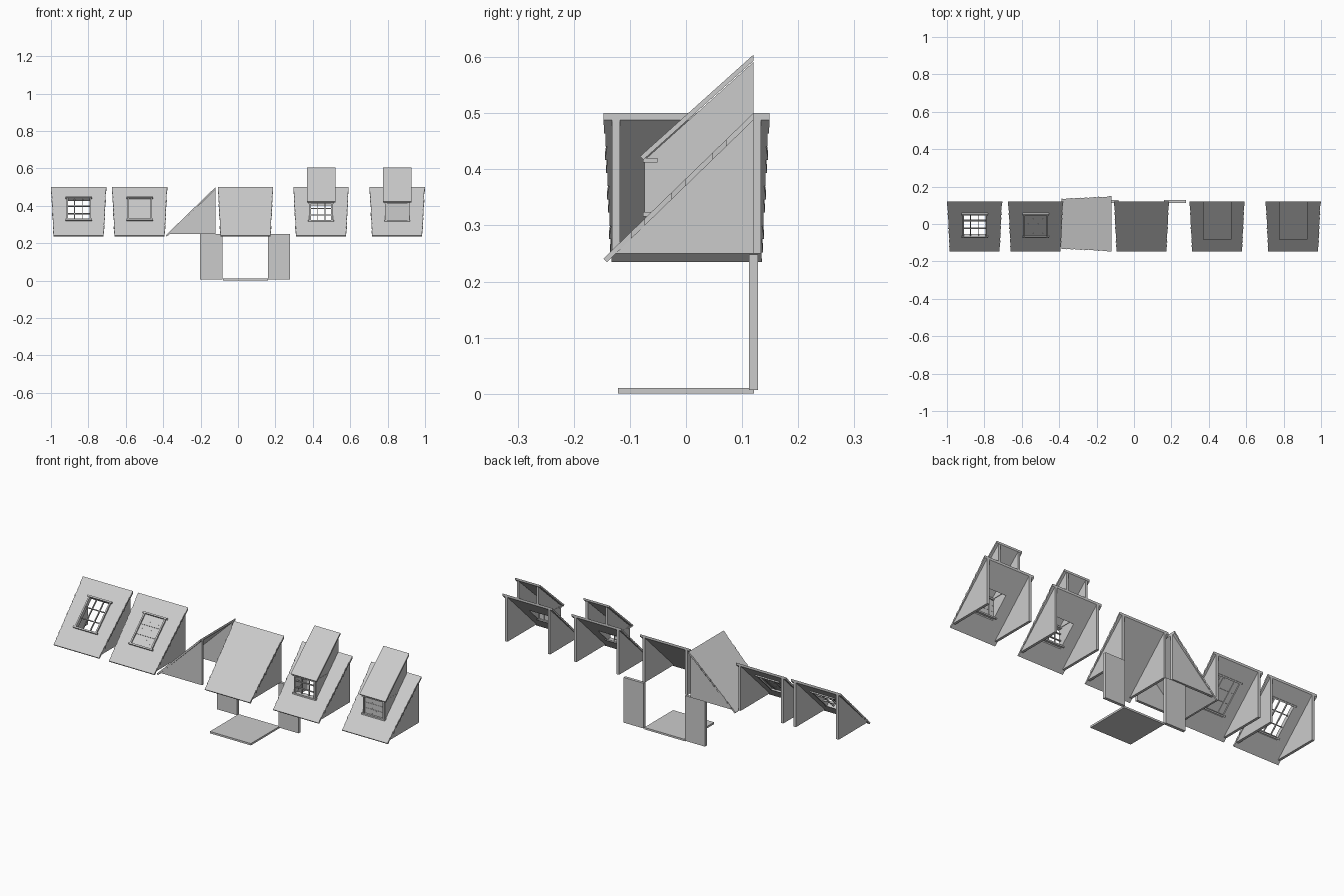
import bpy
import bmesh
import math
from mathutils import Matrix, Vector

old = bpy.data.objects.get("Cube")
if old:
    bpy.data.objects.remove(old, do_unlink=True)

mat = bpy.data.materials.new("plain grey")
mat.use_nodes = True
grey = (0.6, 0.6, 0.6, 1)
mat.diffuse_color = grey
mat.node_tree.nodes["Principled BSDF"].inputs["Base Color"].default_value = grey

BACK, EAVE, TOP, PITCH = 0.12, -0.147, 0.5, 0.97
THICK = 0.0125
ANGLE = math.atan(PITCH)


def roof_z(y):
    return TOP - PITCH * (BACK - y)


def finish(name, bm, place=Matrix()):
    bmesh.ops.recalc_face_normals(bm, faces=bm.faces)
    mesh = bpy.data.meshes.new(name)
    bm.to_mesh(mesh)
    bm.free()
    mesh.materials.append(mat)
    obj = bpy.data.objects.new(name, mesh)
    obj.matrix_world = place
    bpy.context.collection.objects.link(obj)
    return obj


def boxes(name, parts, place=Matrix()):
    """One object made of boxes given as (centre, size)."""
    bm = bmesh.new()
    for centre, size in parts:
        m = Matrix.Translation(centre) @ Matrix.Diagonal((*size, 1))
        bmesh.ops.create_cube(bm, size=1, matrix=m)
    return finish(name, bm, place)


def side_pair(name, profile, inner, outer, place):
    """Mirrored pair of plates with a (y, z) profile."""
    bm = bmesh.new()
    for side in (-1, 1):
        face = bm.faces.new([bm.verts.new((side * inner, y, z)) for y, z in profile])
        ext = bmesh.ops.extrude_face_region(bm, geom=[face])
        verts = [v for v in ext["geom"] if isinstance(v, bmesh.types.BMVert)]
        bmesh.ops.translate(bm, verts=verts, vec=(side * (outer - inner), 0, 0))
    return finish(name, bm, place)


def roof_slab(name, place, hole=None):
    """Sloped slab with saw-toothed shingle edges and an optional opening."""
    rows = 11
    edge = []
    for i in range(rows):
        for t, bump in ((i, 0.003), (i + 1, -0.002)):
            f = t / rows
            edge.append((0.133 + 0.013 * f + bump * (1 + i % 3) / 3,
                         EAVE + (BACK - EAVE) * f))
    edge[-1] = (0.148, BACK)
    loops = [edge + [(-x, y) for x, y in reversed(edge)]]
    if hole:
        hw, y0, y1 = hole
        loops.append([(-hw, y0), (hw, y0), (hw, y1), (-hw, y1)])
    bm = bmesh.new()
    edges = []
    for loop in loops:
        vs = [bm.verts.new((x, y, 0)) for x, y in loop]
        edges += [bm.edges.new((vs[i - 1], vs[i])) for i in range(len(vs))]
    bmesh.ops.triangle_fill(bm, edges=edges, use_beauty=True, normal=(0, 0, 1))
    for v in bm.verts:
        v.co.z = roof_z(v.co.y)
    ext = bmesh.ops.extrude_face_region(bm, geom=list(bm.faces), use_keep_orig=True)
    for v in ext["geom"]:
        if isinstance(v, bmesh.types.BMVert):
            v.co.z -= THICK
            if v.co.y < EAVE + 0.001:      # square-cut eave
                v.co += Vector((0, 0.006, 0.006))
    return finish(name, bm, place)


def module(name, place, hole=None):
    roof_slab(name + "_roof", place, hole)
    low = BACK - (TOP - THICK - 0.25) / PITCH
    side_pair(name + "_walls", [(low, 0.25), (BACK, 0.25), (BACK, TOP - THICK)],
              0.119, 0.133, place)


def window(name, place, w, h, boarded):
    """Frame in the local xy plane, z outwards, with muntins or boards."""
    bar, deep = 0.008, 0.022
    parts = [((s * (w - bar) / 2, 0, 0), (bar, h, deep)) for s in (-1, 1)]
    parts += [((0, s * (h - bar) / 2, 0.001), (w + 0.012, bar, deep + 0.004))
              for s in (-1, 1)]
    if boarded:
        step = (h - 2 * bar) / 3
        for row in (-1, 0, 1):
            parts.append(((0, row * step, 0), (w - 2 * bar, step - 0.001, 0.008)))
            for k in (-1.5, -0.5, 0.5, 1.5):
                nail = (k * w / 5, row * step + 0.008 * (-1) ** int(k + 2), 0.0045)
                parts.append((nail, (0.0025, 0.0025, 0.002)))
        parts += [((s * w / 4, 0, -0.005), (0.012, h * 0.85, 0.004)) for s in (-1, 1)]
    else:
        for s in (-1, 1):
            parts.append(((s * w / 6, 0, 0), (0.004, h, 0.008)))
            parts.append(((0, s * h / 6, 0), (w, 0.004, 0.008)))
    return boxes(name, parts, place)


def skylight(name, x, boarded):
    place = Matrix.Translation((x, 0, 0))
    y0, y1 = -0.065, 0.06
    module(name, place, (0.062, y0, y1))
    mid = (y0 + y1) / 2
    tilt = Matrix.Translation((x, mid, roof_z(mid) - 0.004)) @ Matrix.Rotation(ANGLE, 4, "X")
    window(name + "_window", tilt, 0.13, (y1 - y0) / math.cos(ANGLE) + 0.004, boarded)


def dormer(name, x, boarded):
    place = Matrix.Translation((x, 0, 0))
    front, head = -0.07, 0.42
    module(name, place, (0.055, front + 0.006, 0.03))
    # window box below the dormer roof
    meet = BACK - (TOP - head) / PITCH
    side_pair(name + "_box_sides",
              [(front, roof_z(front)), (front, head), (meet, head)], 0.055, 0.065, place)
    # upper cheeks
    side_pair(name + "_cheeks",
              [(front, head), (BACK, 0.591), (BACK, TOP), (meet, head)], 0.052, 0.064, place)
    # sloping cover
    side_pair(name + "_cover",
              [(-0.082, 0.423), (BACK, 0.604), (BACK, 0.593), (-0.076, 0.417)], 0, 0.076, place)
    upright = Matrix.Translation((x, front + 0.007, (head + roof_z(front)) / 2)) \
        @ Matrix.Rotation(math.pi / 2, 4, "X")
    window(name + "_window", upright, 0.125, head - roof_z(front), boarded)


skylight("glazed_skylight", -0.852, False)
skylight("boarded_skylight", -0.526, True)
dormer("glazed_dormer", 0.444, False)
dormer("boarded_dormer", 0.851, True)
module("plain_section", Matrix.Translation((0.04, 0, 0)))
module("turned_section",
       Matrix.Translation((-0.24, 0.001, 0)) @ Matrix.Rotation(-math.pi / 2, 4, "Z"))

# Lower panels and floor
for label, x in (("right", -0.143), ("left", 0.22)):
    boxes(label + "_wall_panel", [((x, 0.12, 0.1275), (0.118, 0.016, 0.241))])
boxes("floor", [((0.04, 0, 0.005), (0.242, 0.242, 0.01))])
